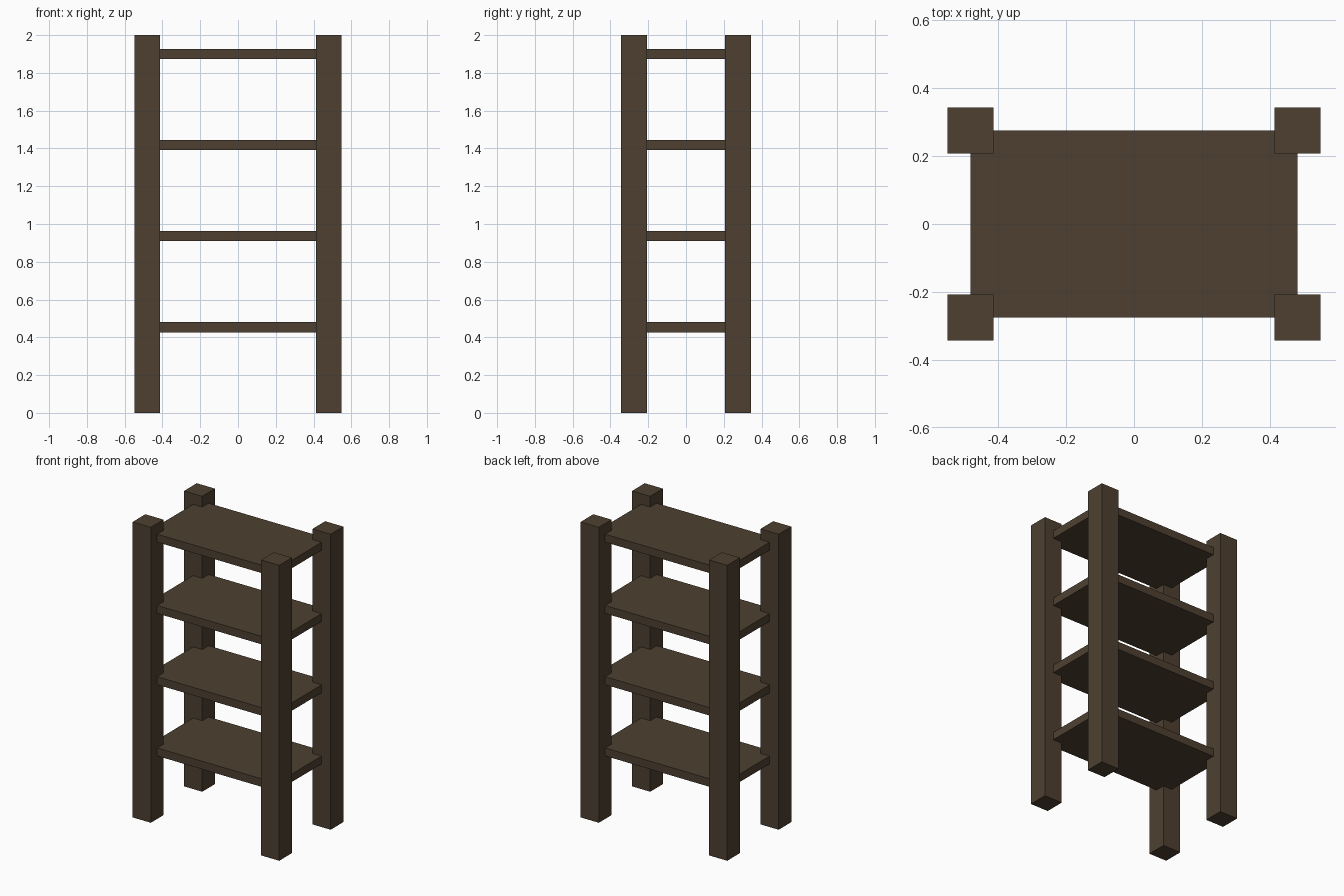
import bpy

if "Cube" in bpy.data.objects:
    bpy.data.objects.remove(bpy.data.objects["Cube"])

wood = bpy.data.materials.new("dark_wood")
wood.diffuse_color = (0.075, 0.051, 0.030, 1)
wood.use_nodes = True
wood.node_tree.nodes["Principled BSDF"].inputs["Base Color"].default_value = wood.diffuse_color


def box(name, size, center):
    bpy.ops.mesh.primitive_cube_add(size=1, location=center)
    ob = bpy.context.object
    ob.name = name
    ob.scale = size
    bpy.ops.object.transform_apply(location=False, rotation=False, scale=True)
    ob.data.materials.append(wood)
    return ob


POST_X, POST_Y, POST_W, HEIGHT = 0.481, 0.275, 0.136, 2.0

# Four square corner posts
for side, sx in (("left", -1), ("right", 1)):
    for end, sy in (("front", -1), ("back", 1)):
        box(f"{end}_{side}_post", (POST_W, POST_W, HEIGHT),
            (sx * POST_X, sy * POST_Y, HEIGHT / 2))

# Four shelves, with corners let into the post centres
for i in range(4):
    box(f"shelf_{i + 1}", (2 * POST_X, 2 * POST_Y, 0.054),
        (0, 0, 0.4535 + i * 0.4823))
